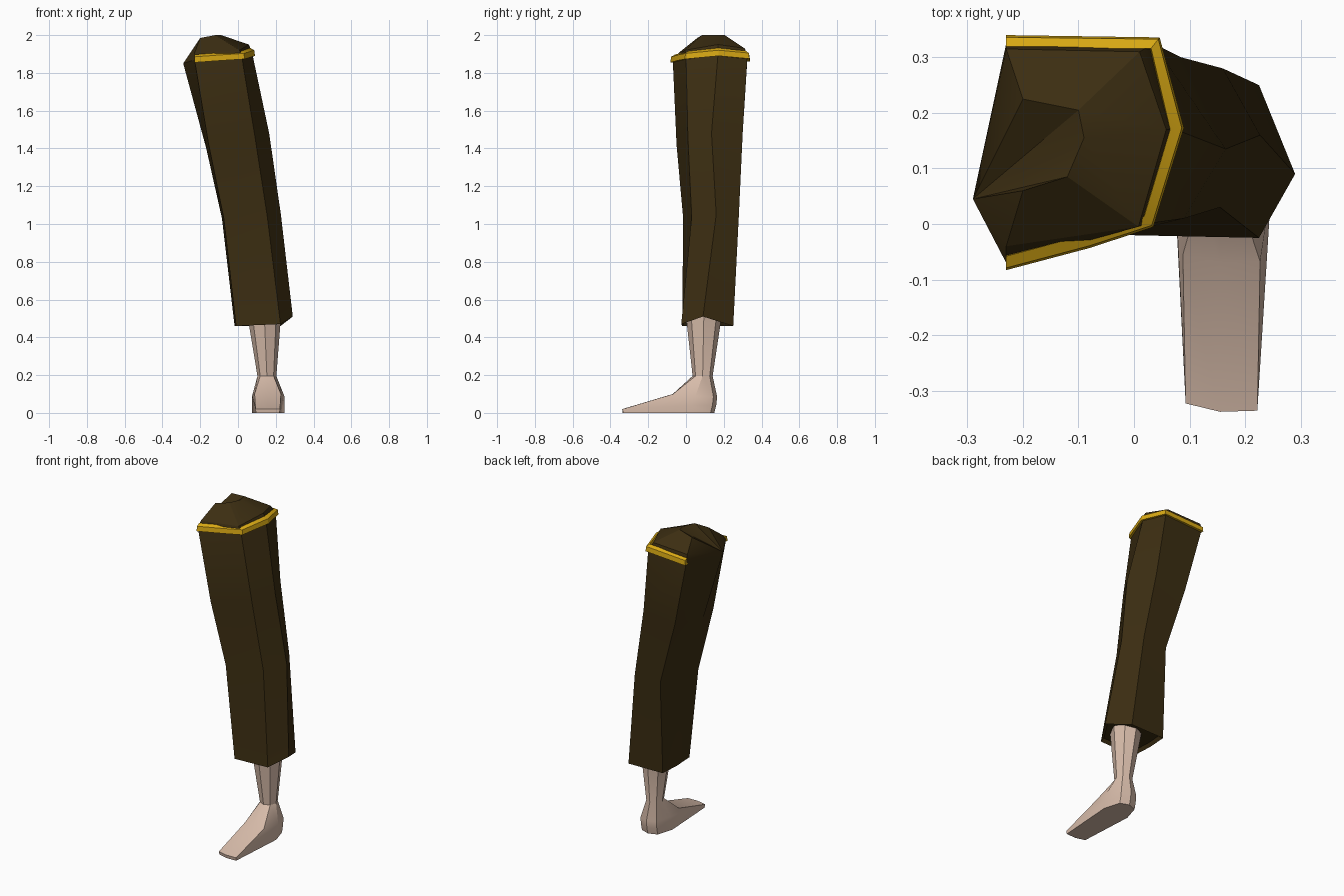
import bpy, bmesh, math
from mathutils import Vector

if "Cube" in bpy.data.objects:
    bpy.data.objects.remove(bpy.data.objects["Cube"])


def material(name, rgb):
    m = bpy.data.materials.new(name)
    m.diffuse_color = (*rgb, 1)
    m.use_nodes = True
    m.node_tree.nodes["Principled BSDF"].inputs["Base Color"].default_value = m.diffuse_color
    return m


BROWN = material("dark brown cloth", (0.045, 0.027, 0.006))
GOLD = material("gold trim", (0.68, 0.39, 0.007))
SKIN = material("pale skin", (0.68, 0.50, 0.40))


def loft(name, rings, mat, closed=True, cap_start=True, cap_end=True, fan=None):
    """Bridge rings of equal point count; fan = index the last ring collapses to."""
    bm = bmesh.new()
    vs = [[bm.verts.new(p) for p in r] for r in rings]
    n = len(rings[0])
    for a, b in zip(vs, vs[1:]):
        for i in range(n if closed else n - 1):
            j = (i + 1) % n
            bm.faces.new((a[i], a[j], b[j], b[i]))
    if cap_start:
        bm.faces.new(vs[0][::-1])
    if fan is not None:
        top = vs[-1]
        for k in range(1, n - 1):
            i, j = (fan + k) % n, (fan + k + 1) % n
            bm.faces.new((top[fan], top[i], top[j]))
    elif cap_end:
        bm.faces.new(vs[-1])
    bmesh.ops.remove_doubles(bm, verts=bm.verts, dist=0.0005)
    bmesh.ops.recalc_face_normals(bm, faces=bm.faces)
    me = bpy.data.meshes.new(name)
    bm.to_mesh(me)
    bm.free()
    me.materials.append(mat)
    ob = bpy.data.objects.new(name, me)
    bpy.context.collection.objects.link(ob)
    bpy.ops.object.select_all(action='DESELECT')
    ob.select_set(True)
    bpy.context.view_layer.objects.active = ob
    bpy.ops.object.shade_smooth_by_angle(angle=math.radians(28))
    return ob


# Trouser leg: six-sided rings, order right, back right, back left, left, front left, front right
hem = [(.29, .09, .51), (.225, .25, .46), (-.01, .245, .46),
       (-.018, .12, .46), (-.01, -.02, .46), (.225, -.025, .47)]
knee = [(.227, .16, 1.05), (.16, .28, 1.05), (-.01, .27, 1.04),
        (-.085, .10, 1.03), (-.075, -.015, 1.03), (.155, .03, 1.04)]
thigh = [(.165, .135, 1.48), (.085, .30, 1.48), (-.13, .295, 1.45),
         (-.168, .075, 1.40), (-.155, -.05, 1.42), (.09, .01, 1.46)]
hip_left = (-.29, .045, 1.85)
hip = [(.075, .17, 1.905), (.035, .325, 1.885), (-.23, .325, 1.875),
       hip_left, (-.23, -.07, 1.87), (.02, 0, 1.885)]
lip = [(.058, .17, 1.95), (.01, .31, 1.93), (-.23, .315, 1.92),
       hip_left, (-.23, -.04, 1.905), (.008, -.005, 1.92)]
crown = [(-.09, .155, 2.0), (-.10, .205, 2.0), (-.20, .225, 1.985),
         hip_left, (-.20, .06, 1.985), (-.12, .085, 2.0)]
mid = sum((Vector(p) for p in hem), Vector()) / 6
hem_inner = [mid.lerp(Vector(p), .9) + Vector((0, 0, .02)) for p in hem]
loft("trouser_leg", [hem_inner, hem, knee, thigh, hip, lip, crown], BROWN, fan=3)

# Gold waist trim, open on the inner side
path = [(-.23, .33, 1.86), (.04, .328, 1.875), (.08, .172, 1.89),
        (.028, .002, 1.873), (-.08, -.033, 1.866), (-.23, -.073, 1.855)]
centre = Vector((-.1, .15, 0))
sections = []
for p in path:
    p = Vector(p)
    out = Vector((p.x - centre.x, p.y - centre.y, 0)).normalized()
    if p.x < -.2:
        out = Vector((0, math.copysign(1, out.y), 0))
    sections.append([p + out * d + Vector((0, 0, h))
                     for d, h in ((-.02, 0), (.010, 0), (.006, .03), (-.015, .042))])
loft("waist_trim", sections, GOLD)


# Lower leg and foot: eight-sided rings with the front stretched into the foot
def ring(cx, cy, rx, ry, z):
    return [(cx + rx * math.cos(a), cy + ry * math.sin(a), z)
            for a in (math.tau * i / 8 for i in range(8))]


def foot_ring(side, back, front, zs, toe_w):
    """side (y), back (y), front (y); zs = side, back and front heights."""
    x, (zm, zb, zf) = .16, zs
    return [(x + .085, side, zm), (x + .055, back - .02, zb), (x, back, zb),
            (x - .055, back - .02, zb), (x - .085, side, zm),
            (x - toe_w, front + .015, zf), (x - .005, front, zf),
            (x + toe_w - .005, front + .002, zf)]


loft("leg_and_foot", [
    ring(.138, .095, .092, .098, .54),
    ring(.153, .088, .05, .053, .195),
    foot_ring(.05, .165, -.07, (.09, .085, .10), .072),
    foot_ring(.03, .16, -.338, (.04, .04, .02), .067),
    foot_ring(.03, .15, -.335, (0, 0, 0), .065),
], SKIN)
